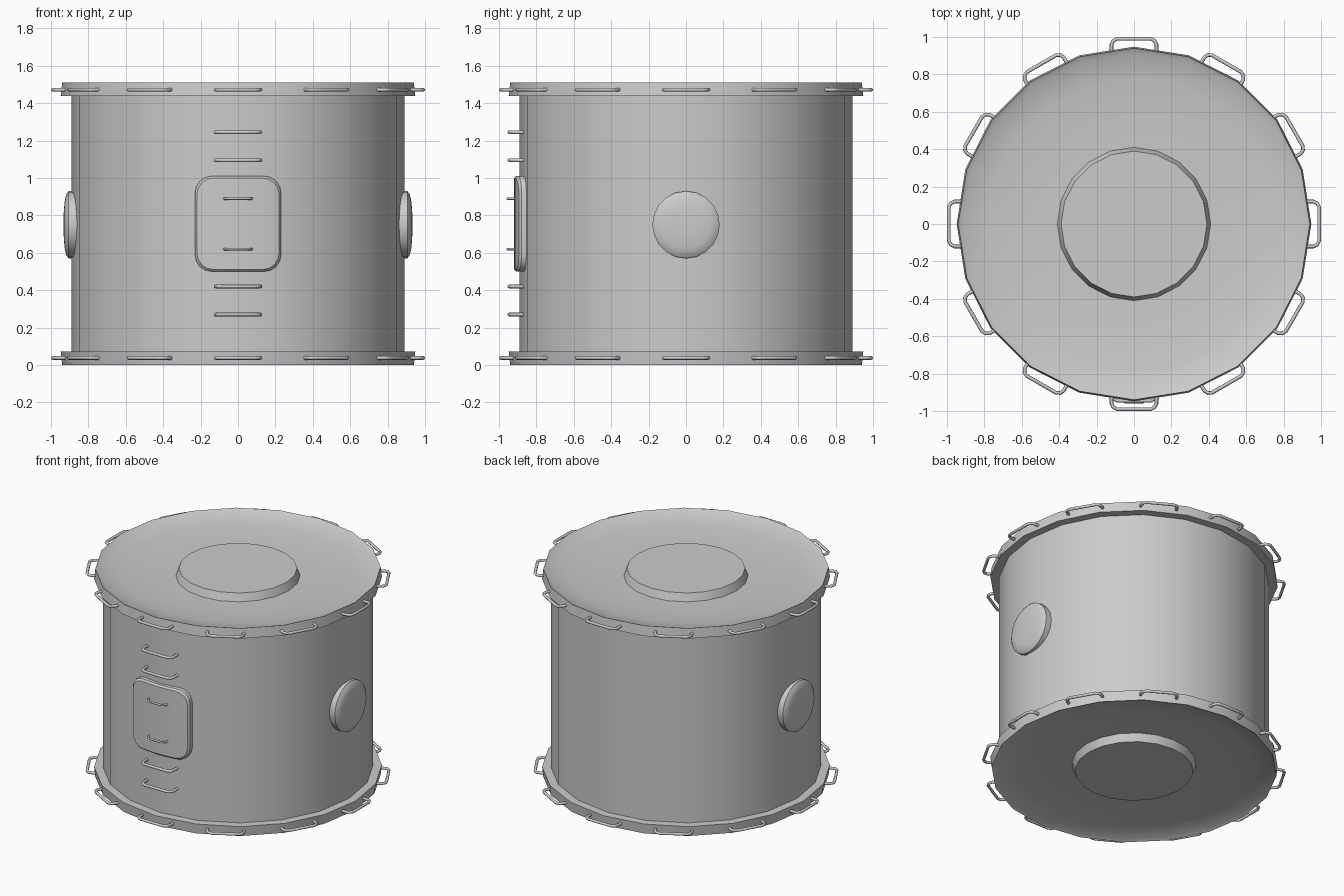
import bpy, bmesh, math
from mathutils import Matrix, Vector

if "Cube" in bpy.data.objects:
    bpy.data.objects.remove(bpy.data.objects["Cube"])

grey = bpy.data.materials.new("light_grey_metal")
grey.diffuse_color = (0.6, 0.6, 0.6, 1)
grey.use_nodes = True
grey.node_tree.nodes["Principled BSDF"].inputs["Base Color"].default_value = grey.diffuse_color


def finish(name, bm, angle=30):
    bmesh.ops.remove_doubles(bm, verts=bm.verts, dist=1e-5)
    bmesh.ops.recalc_face_normals(bm, faces=bm.faces)
    me = bpy.data.meshes.new(name)
    bm.to_mesh(me)
    bm.free()
    me.materials.append(grey)
    ob = bpy.data.objects.new(name, me)
    bpy.context.collection.objects.link(ob)
    bpy.ops.object.select_all(action='DESELECT')
    ob.select_set(True)
    bpy.context.view_layer.objects.active = ob
    bpy.ops.object.shade_smooth_by_angle(angle=math.radians(angle))
    return ob


def lathe(name, profile, sides=20, matrix=Matrix(), angle=30):
    """Revolve (radius, z) points; the two ends are capped."""
    bm = bmesh.new()
    rings = [[bm.verts.new(matrix @ Vector((r * math.cos(2 * math.pi * i / sides),
                                            r * math.sin(2 * math.pi * i / sides), z)))
              for i in range(sides)] for r, z in profile]
    for a, b in zip(rings, rings[1:]):
        for i in range(sides):
            j = (i + 1) % sides
            bm.faces.new((a[i], a[j], b[j], b[i]))
    bm.faces.new(rings[0])
    bm.faces.new(rings[-1])
    return finish(name, bm, angle)


# hull: hub, dished end, flange and wall, mirrored about mid height
H = 1.51
half = [(0.39, 0), (0.41, 0.055), (0.53, 0.053), (0.65, 0.046), (0.78, 0.034),
        (0.915, 0.014), (0.94, 0), (0.948, 0.072), (0.89, 0.072)]
lathe("hull", half + [(r, H - z) for r, z in reversed(half)])

# domed side ports
port = [(0.18, 0.85), (0.18, 0.905), (0.163, 0.918), (0.13, 0.926), (0.08, 0.931), (0.03, 0.933)]
for name, s in (("right_port", 1), ("left_port", -1)):
    m = Matrix.Translation((0, 0, 0.75)) @ Matrix.Rotation(s * math.pi / 2, 4, 'Y')
    lathe(name, port, matrix=m)

# curved hatch with rounded corners
W, HH, R, ZC = 0.23, 0.255, 0.09, 0.755
arc = [math.radians(a) for a in (0, 22.5, 45, 67.5, 90)]
right = [(W - R + R * math.cos(a), HH - R + R * math.sin(a)) for a in arc]
cols = [(-x, h) for x, h in right] + [(-0.07, HH), (0, HH), (0.07, HH)] + right[::-1]
bm = bmesh.new()
layers = []
for rad, inset in ((0.83, 0), (0.908, 0), (0.92, 0.011)):
    top, bot = [], []
    for x, h in cols:
        x *= 1 - inset / W
        h *= 1 - inset / HH
        y = -math.sqrt(rad * rad - x * x)
        top.append(bm.verts.new((x, y, ZC + h)))
        bot.append(bm.verts.new((x, y, ZC - h)))
    layers.append((top, bot))
for (t0, b0), (t1, b1) in zip(layers, layers[1:]):
    la, lb = t0 + b0[::-1], t1 + b1[::-1]
    for i in range(len(la)):
        j = (i + 1) % len(la)
        bm.faces.new((la[i], la[j], lb[j], lb[i]))
for t, b in (layers[0], layers[-1]):
    for i in range(len(t) - 1):
        bm.faces.new((t[i], t[i + 1], b[i + 1], b[i]))
finish("hatch", bm)


def handle(name, z, angle, foot, reach, w, tube=0.01):
    """Bent grab rail lying in a horizontal plane."""
    path = [(foot, -w), (reach - 0.03, -w), (reach - 0.01, -w + 0.01), (reach, -w + 0.03)]
    path += [(r, -t) for r, t in reversed(path)]
    n = len(path)
    bm = bmesh.new()
    rings = []
    for i, (r, t) in enumerate(path):
        a, b = path[max(i - 1, 0)], path[min(i + 1, n - 1)]
        d = Vector((b[0] - a[0], b[1] - a[1], 0)).normalized()
        side = Vector((-d.y, d.x, 0))
        ring = []
        for k in range(8):
            c = 2 * math.pi * k / 8
            p = Vector((r, t, z)) + tube * (side * math.cos(c) + Vector((0, 0, math.sin(c))))
            ring.append(bm.verts.new(Matrix.Rotation(angle, 3, 'Z') @ p))
        rings.append(ring)
    for a, b in zip(rings, rings[1:]):
        for k in range(8):
            bm.faces.new((a[k], a[(k + 1) % 8], b[(k + 1) % 8], b[k]))
    bm.faces.new(rings[0])
    bm.faces.new(rings[-1])
    finish(name, bm, 50)


# flange grab rails, twelve on each end
for end, z in (("lower", 0.038), ("upper", H - 0.038)):
    for i in range(12):
        handle(f"{end}_rail_{i + 1}", z, i * math.pi / 6, 0.91, 0.99, 0.12)

# front ladder rungs and hatch handles
front = -math.pi / 2
for i, z in enumerate((0.27, 0.42, 1.095, 1.245)):
    handle(f"rung_{i + 1}", z, front, 0.84, 0.945, 0.12)
for i, z in enumerate((0.62, 0.89)):
    handle(f"hatch_handle_{i + 1}", z, front, 0.89, 0.953, 0.073, 0.007)
